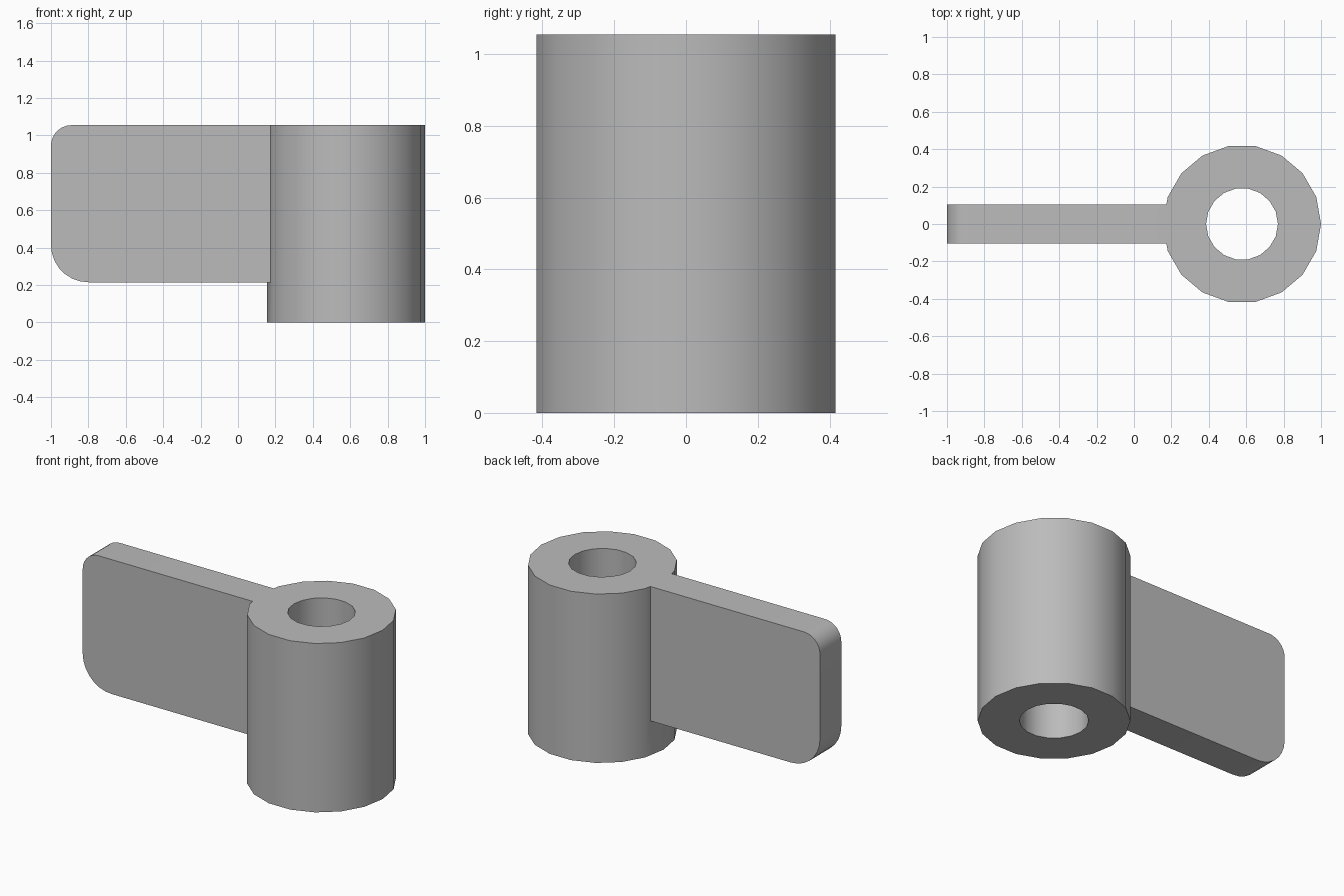
import bpy
import bmesh
from math import cos, sin, pi, radians
from mathutils import Vector

cube = bpy.data.objects.get("Cube")
if cube:
    bpy.data.objects.remove(cube, do_unlink=True)

HEIGHT = 1.055
HUB_X, HUB_R, BORE_R, SIDES = 0.5775, 0.4225, 0.192, 18
BLADE_HALF, BLADE_BOTTOM, BLADE_END = 0.105, 0.215, 0.3

grey = bpy.data.materials.new("plain grey")
grey.use_nodes = True
grey.diffuse_color = (0.5, 0.5, 0.5, 1)
grey.node_tree.nodes["Principled BSDF"].inputs["Base Color"].default_value = (0.5, 0.5, 0.5, 1)


def arc(x, z, radius, start, end, steps=7):
    """Points on a rounded corner, angles in degrees."""
    angles = [radians(start + (end - start) * i / steps) for i in range(steps + 1)]
    return [(x + radius * cos(a), z + radius * sin(a)) for a in angles]


def prism(name, points, extrusion):
    """Solid made by sweeping a flat outline along a vector."""
    bm = bmesh.new()
    face = bm.faces.new([bm.verts.new(p) for p in points])
    swept = bmesh.ops.extrude_face_region(bm, geom=[face], use_keep_orig=True)
    top = [v for v in swept["geom"] if isinstance(v, bmesh.types.BMVert)]
    bmesh.ops.translate(bm, verts=top, vec=Vector(extrusion))
    bmesh.ops.recalc_face_normals(bm, faces=bm.faces)
    mesh = bpy.data.meshes.new(name)
    bm.to_mesh(mesh)
    bm.free()
    mesh.materials.append(grey)
    obj = bpy.data.objects.new(name, mesh)
    bpy.context.collection.objects.link(obj)
    return obj


def circle(radius, z):
    return [(HUB_X + radius * cos(2 * pi * i / SIDES),
             radius * sin(2 * pi * i / SIDES), z) for i in range(SIDES)]


def combine(target, other, operation):
    """Apply a boolean and discard the helper."""
    mod = target.modifiers.new(operation.title(), 'BOOLEAN')
    mod.operation, mod.solver, mod.object = operation, 'EXACT', other
    bpy.context.view_layer.objects.active = target
    bpy.ops.object.modifier_apply(modifier=mod.name)
    bpy.data.objects.remove(other, do_unlink=True)


# Upright hub
handle = prism("hub_and_blade", circle(HUB_R, 0), (0, 0, HEIGHT))

# Flat blade with two rounded outer corners, running into the hub
outline = [(BLADE_END, BLADE_BOTTOM), (BLADE_END, HEIGHT)]
outline += arc(-0.89, HEIGHT - 0.11, 0.11, 90, 180)
outline += arc(-0.8, BLADE_BOTTOM + 0.2, 0.2, 180, 270)
blade = prism("blade", [(x, -BLADE_HALF, z) for x, z in outline], (0, 2 * BLADE_HALF, 0))
combine(handle, blade, 'UNION')

# Through bore
bore = prism("bore_cutter", circle(BORE_R, -0.1), (0, 0, HEIGHT + 0.2))
combine(handle, bore, 'DIFFERENCE')

# Smooth curved walls, crisp edges
bpy.ops.object.select_all(action='DESELECT')
handle.select_set(True)
bpy.context.view_layer.objects.active = handle
bpy.ops.object.shade_smooth_by_angle(angle=radians(30))
